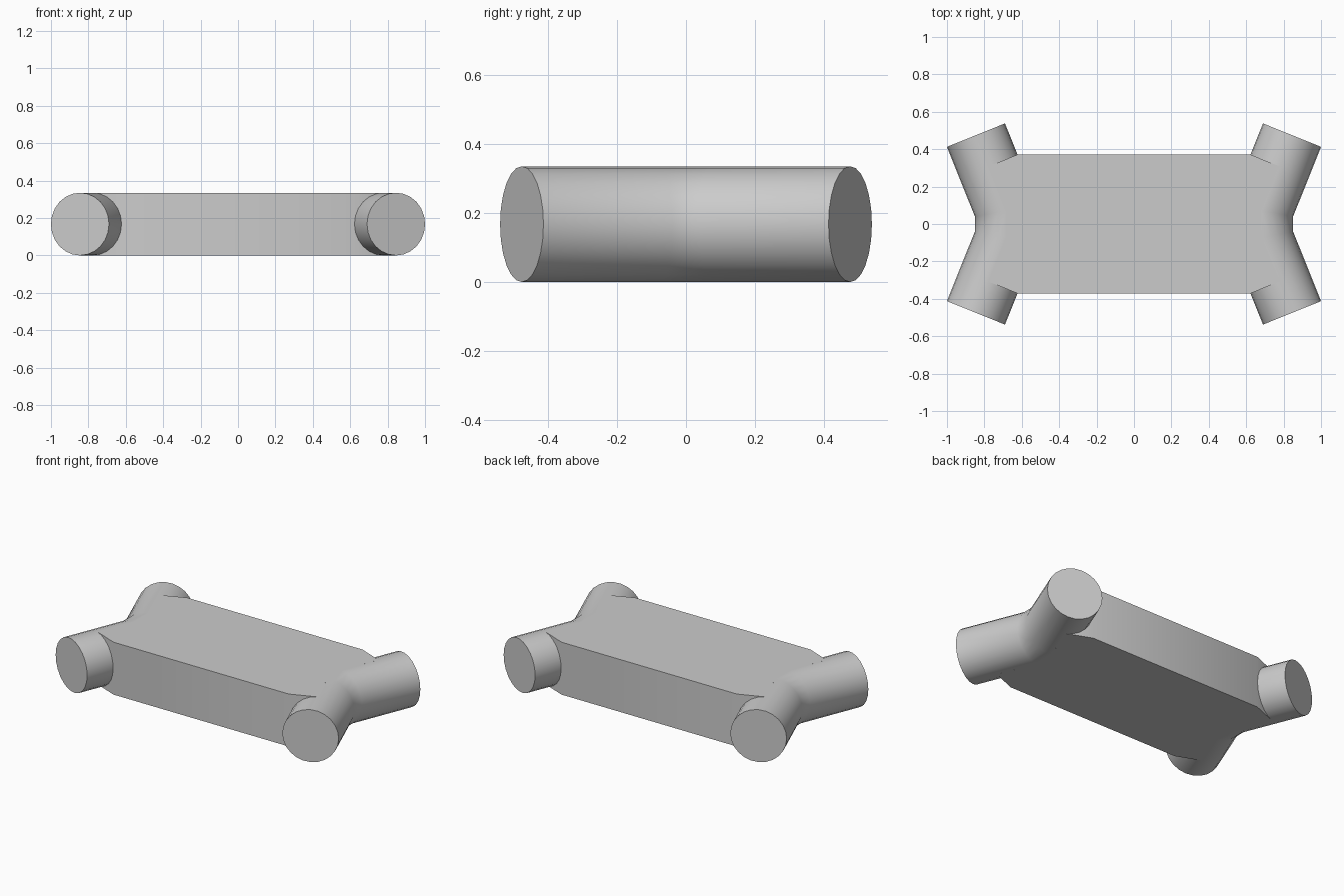
import bpy
import bmesh
from math import sin, cos, pi, radians
from mathutils import Vector

if "Cube" in bpy.data.objects:
    bpy.data.objects.remove(bpy.data.objects["Cube"], do_unlink=True)

RADIUS = 0.1675
SIDES = 24
BEND = radians(22)

grey = bpy.data.materials.new("plain grey")
grey.use_nodes = True
GREY = (0.6, 0.6, 0.6, 1)
grey.diffuse_color = GREY
grey.node_tree.nodes["Principled BSDF"].inputs["Base Color"].default_value = GREY


def make_object(name, bm):
    bmesh.ops.recalc_face_normals(bm, faces=bm.faces)
    mesh = bpy.data.meshes.new(name)
    bm.to_mesh(mesh)
    bm.free()
    mesh.materials.append(grey)
    obj = bpy.data.objects.new(name, mesh)
    bpy.context.collection.objects.link(obj)
    bpy.ops.object.select_all(action="DESELECT")
    obj.select_set(True)
    bpy.context.view_layer.objects.active = obj
    bpy.ops.object.shade_smooth_by_angle(angle=radians(30))


def bent_tube(name, side):
    """Tube of three straight runs with mitred bends; side is +1 or -1."""
    # centre x, centre y, tilt of the ring, stretch of a mitred ring
    stations = [(0.845, -0.475, BEND, 1), (0.683, -0.072, BEND / 2, 1 / cos(BEND / 2)),
                (0.683, 0.072, -BEND / 2, 1 / cos(BEND / 2)), (0.845, 0.475, -BEND, 1)]
    bm = bmesh.new()
    rings = []
    for x, y, tilt, stretch in stations:
        across = Vector((cos(tilt), sin(tilt), 0)) * RADIUS * stretch
        ring = []
        for i in range(SIDES):
            a = 2 * pi * i / SIDES
            p = Vector((x, y, RADIUS)) + across * cos(a) + Vector((0, 0, RADIUS * sin(a)))
            p.x *= side
            ring.append(bm.verts.new(p))
        rings.append(ring)
    for low, high in zip(rings, rings[1:]):
        for i in range(SIDES):
            j = (i + 1) % SIDES
            bm.faces.new((low[i], low[j], high[j], high[i]))
    bm.faces.new(rings[0])
    bm.faces.new(rings[-1])
    make_object(name, bm)


def slab(name):
    """Flat block whose clipped corners end on the tube centre lines."""
    quarter = [(0.683, 0.072), (0.777, 0.309), (0.62, 0.372)]
    right_half = [(x, -y) for x, y in reversed(quarter)] + quarter
    outline = right_half + [(-x, y) for x, y in reversed(right_half)]
    bm = bmesh.new()
    base = bm.faces.new([bm.verts.new((x, y, 0)) for x, y in outline])
    top = bmesh.ops.extrude_face_region(bm, geom=[base])["geom"]
    bmesh.ops.translate(bm, vec=(0, 0, 2 * RADIUS),
                        verts=[v for v in top if isinstance(v, bmesh.types.BMVert)])
    if not base.is_valid or len(bm.faces) < len(outline) + 2:
        bm.faces.new([v for v in bm.verts if v.co.z == 0])
    make_object(name, bm)


slab("centre_block")
bent_tube("left_tube", 1)
bent_tube("right_tube", -1)
